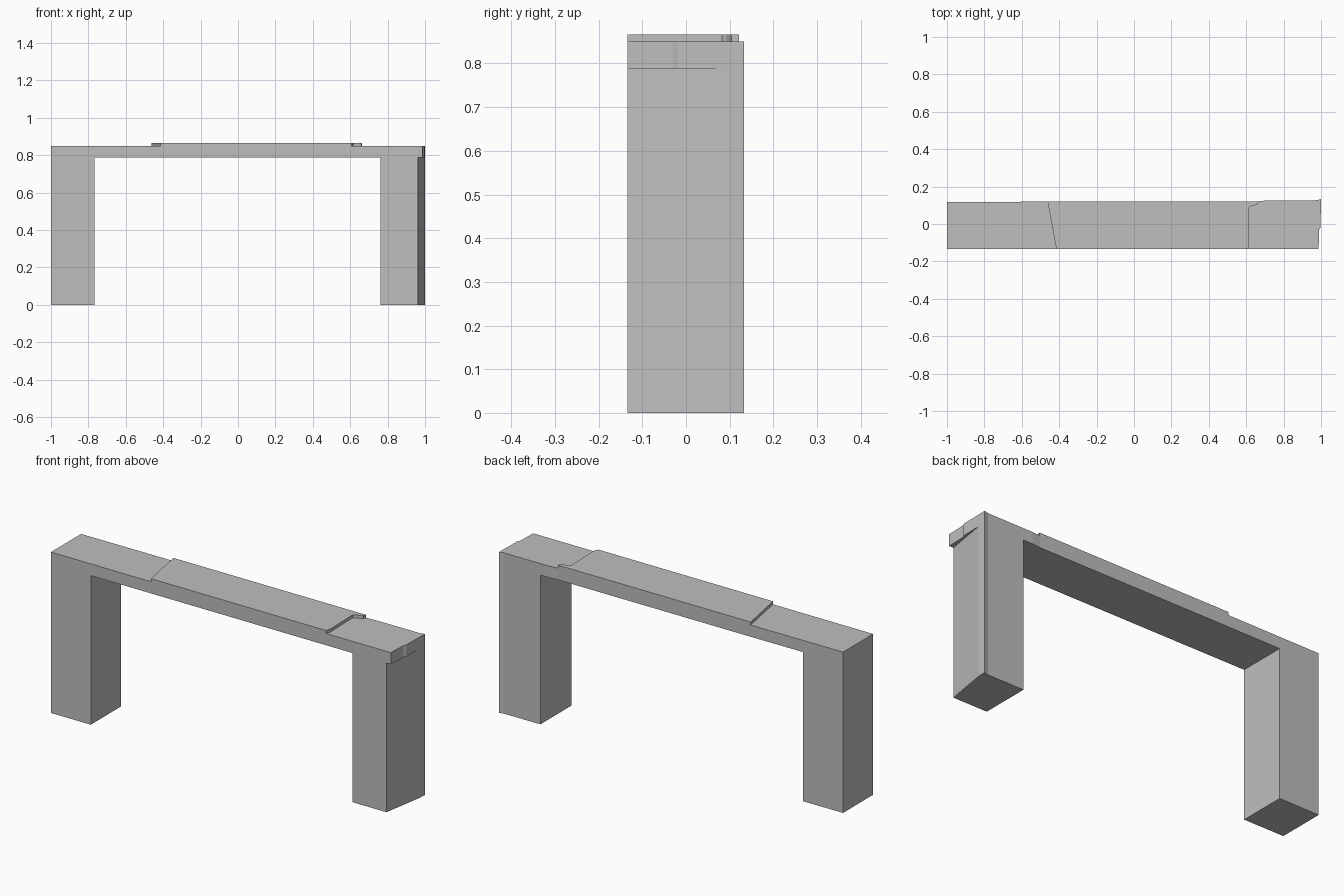
import bpy, bmesh

cube = bpy.data.objects.get("Cube")
if cube:
    bpy.data.objects.remove(cube, do_unlink=True)

stone = bpy.data.materials.new("plain grey")
stone.use_nodes = True
grey = (0.52, 0.52, 0.52, 1)
stone.diffuse_color = grey
stone.node_tree.nodes["Principled BSDF"].inputs["Base Color"].default_value = grey


def prism(name, outline, low, high):
    """Extrude a plan outline between two heights."""
    bm = bmesh.new()
    face = bm.faces.new([bm.verts.new((x, y, low)) for x, y in outline])
    walls = bmesh.ops.extrude_face_region(bm, geom=[face])["geom"]
    top = [v for v in walls if isinstance(v, bmesh.types.BMVert)]
    bmesh.ops.translate(bm, verts=top, vec=(0, 0, high - low))
    bmesh.ops.recalc_face_normals(bm, faces=bm.faces)
    mesh = bpy.data.meshes.new(name)
    bm.to_mesh(mesh)
    bm.free()
    mesh.materials.append(stone)
    ob = bpy.data.objects.new(name, mesh)
    bpy.context.collection.objects.link(ob)
    return ob


FRONT, UNDERSIDE, LEDGE, TOP = -0.134, 0.788, 0.85, 0.866

# Whole arch block, with slightly uneven back and end faces
arch = prism("arch", [
    (-1, FRONT), (0.987, FRONT), (0.99, -0.03), (0.997, -0.02), (1, 0.133),
    (0.975, 0.127), (0.71, 0.126), (0.66, 0.121), (-0.4, 0.12), (-1, 0.117),
], 0, TOP)

# Opening between the legs, ledges beside the raised middle, undercut of one leg
cutters = [
    prism("opening_cutter",
          [(-0.767, -1), (0.763, -1), (0.763, 1), (-0.767, 1)], -1, UNDERSIDE),
    prism("right_ledge_cutter",
          [(-2, -1), (-0.415, -1), (-0.415, FRONT), (-0.463, 0.125),
           (-0.463, 1), (-2, 1)], LEDGE, 1),
    prism("left_ledge_cutter",
          [(2, -1), (0.608, -1), (0.608, FRONT), (0.616, -0.11), (0.611, 0.083),
           (0.622, 0.093), (0.66, 0.104), (0.665, 0.14), (0.665, 1), (2, 1)],
          LEDGE, 1),
    prism("leg_undercut_cutter",
          [(0.959, -0.15), (2, -0.15), (2, 0.09), (0.999, 0.09)], -1, UNDERSIDE),
]
for cutter in cutters:
    cut = arch.modifiers.new(cutter.name, "BOOLEAN")
    cut.operation = "DIFFERENCE"
    cut.solver = "EXACT"
    cut.object = cutter
    cutter.hide_render = True
    cutter.hide_viewport = True
    cutter.display_type = "WIRE"
